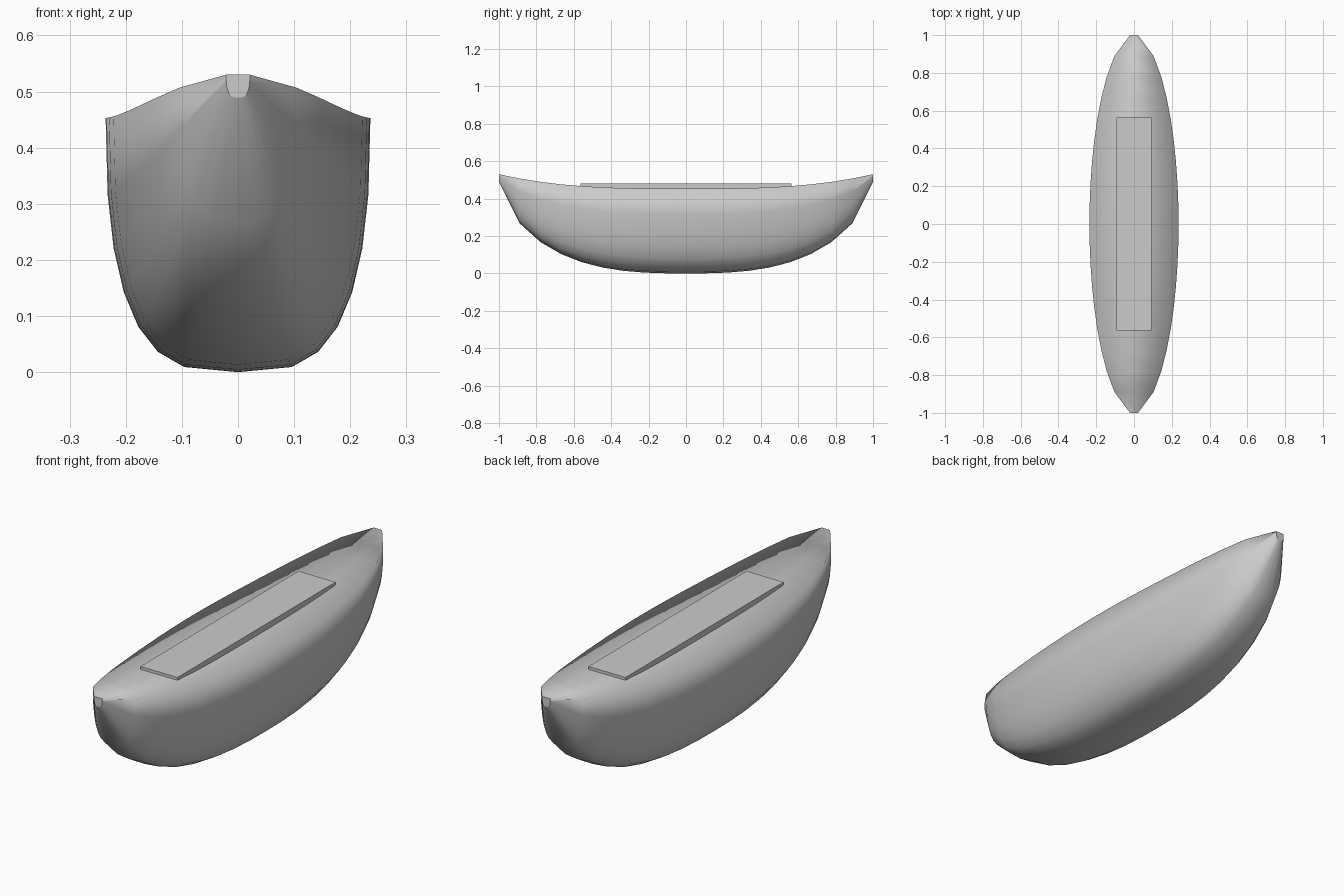
import bpy, bmesh, math

cube = bpy.data.objects.get("Cube")
if cube:
    bpy.data.objects.remove(cube)

grey = bpy.data.materials.new("plain grey")
grey.use_nodes = True
GREY = (0.6, 0.6, 0.6, 1)
grey.diffuse_color = GREY
grey.node_tree.nodes["Principled BSDF"].inputs["Base Color"].default_value = GREY

STATIONS, SIDES = 18, 14
BEAM, DEPTH, RISE = 0.236, 0.453, 0.077


def section(y):
    """U-shaped cross-section of the hull, from one deck edge to the other."""
    t = abs(y)
    half = BEAM * max(0.09, (1 - t ** 2) ** 0.525)
    depth = DEPTH * max(0.09, (1 - t ** 2.8) ** 0.5)
    sheer = DEPTH + RISE * t ** 3
    points = []
    for k in range(SIDES + 1):
        a = math.pi * (k / SIDES - 0.5)
        x = math.copysign(half * abs(math.sin(a)) ** 0.6, a)
        points.append((x, y, sheer - depth * max(0, math.cos(a)) ** 0.8))
    return points


def make_object(name, bm):
    bmesh.ops.recalc_face_normals(bm, faces=bm.faces)
    mesh = bpy.data.meshes.new(name)
    bm.to_mesh(mesh)
    bm.free()
    mesh.materials.append(grey)
    obj = bpy.data.objects.new(name, mesh)
    bpy.context.collection.objects.link(obj)
    return obj


# Hull: lofted sections, closed by the deck and a small flat cap at each end
bm = bmesh.new()
rings = [[bm.verts.new(p) for p in section(2 * i / STATIONS - 1)]
         for i in range(STATIONS + 1)]
for a, b in zip(rings, rings[1:]):
    for k in range(SIDES + 1):
        n = (k + 1) % (SIDES + 1)
        bm.faces.new((a[k], a[n], b[n], b[k])).smooth = True
for ring in (rings[0], rings[-1]):
    cap = bm.faces.new(ring)
    for edge in cap.edges:
        edge.smooth = False
make_object("hull", bm)

# Deck hatch: long flat board
bm = bmesh.new()
bmesh.ops.create_cube(bm, size=1)
bmesh.ops.scale(bm, vec=(0.186, 1.13, 0.03), verts=bm.verts)
bmesh.ops.translate(bm, vec=(0, 0, 0.465), verts=bm.verts)
make_object("deck_hatch", bm)
